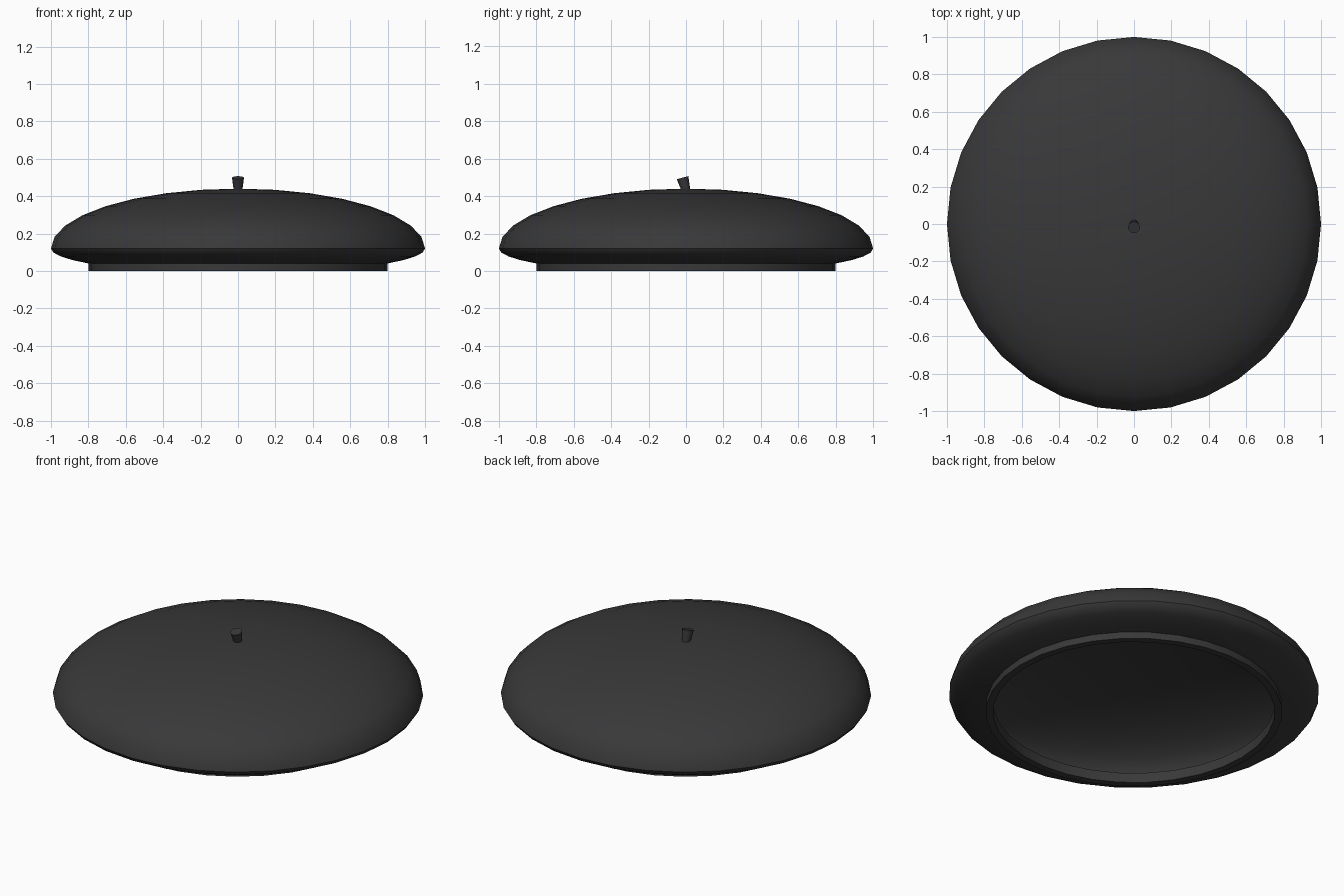
import bpy, bmesh
from math import sin, cos, pi, radians, asin
from mathutils import Vector, Matrix

if "Cube" in bpy.data.objects:
    bpy.data.objects.remove(bpy.data.objects["Cube"])

felt = bpy.data.materials.new("dark_felt")
felt.diffuse_color = (0.04, 0.04, 0.042, 1)
felt.use_nodes = True
felt.node_tree.nodes["Principled BSDF"].inputs["Base Color"].default_value = felt.diffuse_color


def finish(name, bm):
    bmesh.ops.remove_doubles(bm, verts=bm.verts, dist=1e-5)
    bmesh.ops.recalc_face_normals(bm, faces=bm.faces)
    mesh = bpy.data.meshes.new(name)
    bm.to_mesh(mesh)
    bm.free()
    mesh.materials.append(felt)
    ob = bpy.data.objects.new(name, mesh)
    bpy.context.collection.objects.link(ob)
    bpy.ops.object.select_all(action='DESELECT')
    ob.select_set(True)
    bpy.context.view_layer.objects.active = ob
    bpy.ops.object.shade_smooth_by_angle(angle=radians(35))
    return ob


def lathe(name, profile, sides=32):
    bm = bmesh.new()
    verts = [bm.verts.new((r, 0, z)) for r, z in profile]
    edges = [bm.edges.new(p) for p in zip(verts, verts[1:])]
    bmesh.ops.spin(bm, geom=verts + edges, axis=(0, 0, 1), cent=(0, 0, 0),
                   angle=2 * pi, steps=sides)
    return finish(name, bm)


def shell(radius, top, drop, opening):
    """Half profile from crown centre, round the brim, to the opening."""
    upper = [(radius * sin(i * pi / 16), 0.12 + top * cos(i * pi / 16))
             for i in range(9)]
    end = asin((0.12 - 0.04) / drop) if opening is None else None
    last = pi / 2 - asin(opening / radius)
    lower = [(radius * cos(last * i / 4), 0.12 - drop * sin(last * i / 4))
             for i in range(1, 5)]
    return upper + lower


# hollow crown with a rolled edge, joined to the head band
outer = shell(1.0, 0.32, 0.133, 0.80)
inner = shell(0.96, 0.28, 0.10, 0.76)
lathe("crown_and_band", outer + [(0.80, 0), (0.76, 0)] + inner[::-1])

# small leaning stalk on top
bm = bmesh.new()
bmesh.ops.create_cone(bm, cap_ends=True, segments=12, radius1=0.022,
                      radius2=0.032, depth=0.08)
tilt = Matrix.Rotation(radians(15), 4, 'X')
bmesh.ops.transform(bm, verts=bm.verts,
                    matrix=Matrix.Translation((0, -0.008, 0.46)) @ tilt)
finish("stalk", bm)
